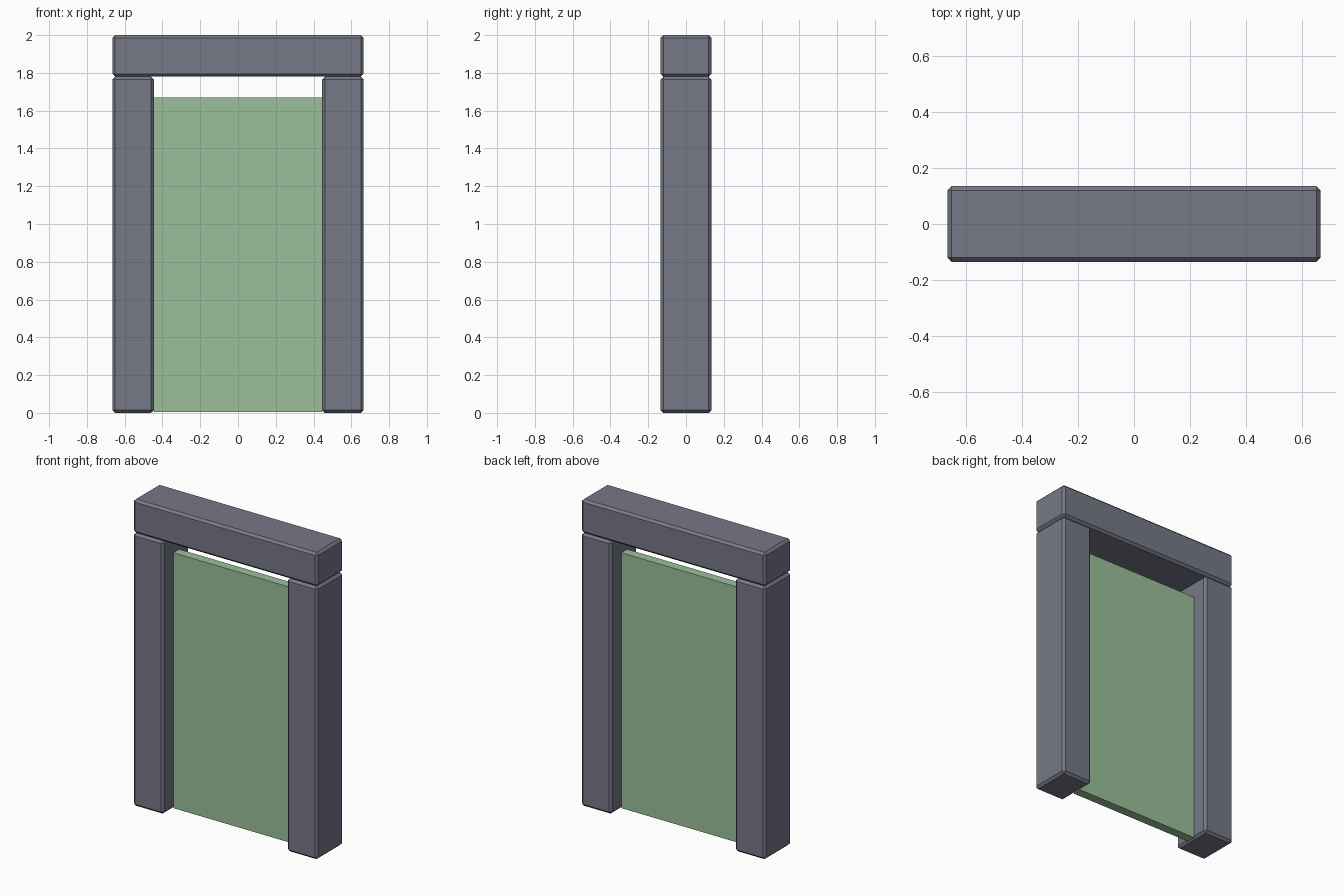
import bpy

if "Cube" in bpy.data.objects:
    bpy.data.objects.remove(bpy.data.objects["Cube"])


def material(name, srgb):
    """Flat colour given as 0-255 sRGB, stored as linear."""
    m = bpy.data.materials.new(name)
    lin = [((c / 255 + 0.055) / 1.055) ** 2.4 for c in srgb]
    m.diffuse_color = (*lin, 1)
    m.use_nodes = True
    m.node_tree.nodes["Principled BSDF"].inputs["Base Color"].default_value = m.diffuse_color
    return m


def block(name, center, size, mat, bevel=0):
    """Box with an optional single-segment chamfer on every edge."""
    bpy.ops.mesh.primitive_cube_add(size=1, location=center)
    ob = bpy.context.object
    ob.name = name
    ob.scale = size
    bpy.ops.object.transform_apply(location=False, rotation=False, scale=True)
    ob.data.materials.append(mat)
    if bevel:
        mod = ob.modifiers.new("chamfer", "BEVEL")
        mod.width = bevel
        mod.segments = 1
    return ob


stone = material("slate_grey", (118, 120, 135))
green = material("pale_green", (155, 192, 154))

W, D, H = 1.33, 0.27, 2.0   # overall frame size
T = 0.22                    # beam thickness
C = 0.015                   # chamfer width

# Uprights on both sides
for side, label in ((-1, "left"), (1, "right")):
    block(f"{label}_pillar", (side * (W - T) / 2, 0, (H - T) / 2),
          (T, D, H - T), stone, C)

# Beam resting on the pillars
block("lintel", (0, 0, H - T / 2), (W, D, T), stone, C)

# Thin door slab, leaving a gap below the lintel
block("door_panel", (0, 0, 0.8375), (W - 2 * T, 0.06, 1.665), green)
